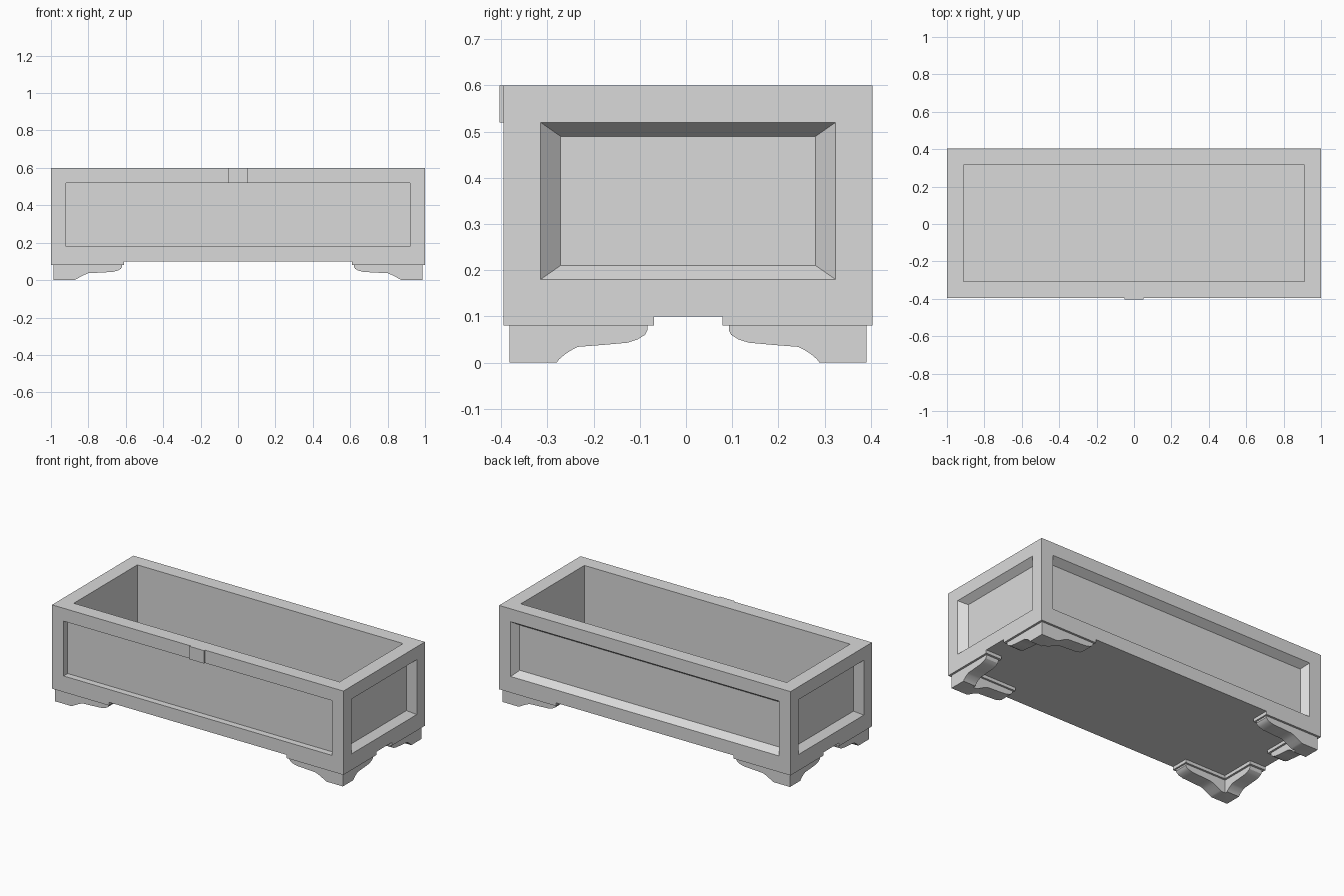
import bpy, bmesh, math
from mathutils import Vector

default = bpy.data.objects.get("Cube")
if default:
    bpy.data.objects.remove(default)

stone = bpy.data.materials.new("plain grey")
stone.use_nodes = True
GREY = (0.7, 0.7, 0.7, 1)
stone.diffuse_color = GREY
stone.node_tree.nodes["Principled BSDF"].inputs["Base Color"].default_value = GREY

MID_Y = 0.0045     # the front plate shifts the box slightly back
HALF_X, HALF_Y = 1.0, 0.3993
BASE, TOP = 0.1, 0.6
FLOOR = 0.12


def finish(bm, name, location=(0, 0, 0)):
    bmesh.ops.recalc_face_normals(bm, faces=bm.faces)
    mesh = bpy.data.meshes.new(name)
    bm.to_mesh(mesh)
    bm.free()
    mesh.materials.append(stone)
    obj = bpy.data.objects.new(name, mesh)
    obj.location = location
    bpy.context.collection.objects.link(obj)
    return obj


def box(bm, low, high):
    low, high = Vector(low), Vector(high)
    verts = bmesh.ops.create_cube(bm, size=1)["verts"]
    for v in verts:
        v.co = (low + high) / 2 + v.co * (high - low)


def sink(bm, face, margin, slope, depth):
    """Inset a face by margin, then sink it with walls that slope inwards."""
    normal = face.normal.copy()
    bmesh.ops.inset_individual(bm, faces=[face], thickness=margin, use_even_offset=True)
    centre = face.calc_center_median()
    rim = [v.co.copy() for v in face.verts]
    half = [max(abs(co[a] - centre[a]) for co in rim) for a in range(3)]
    bmesh.ops.inset_individual(bm, faces=[face], thickness=0.01, use_even_offset=True)
    for v in face.verts:
        for a in range(3):
            if abs(normal[a]) < 0.5:
                side = math.copysign(1, v.co[a] - centre[a])
                v.co[a] = centre[a] + side * (half[a] - slope[a])
        v.co -= normal * depth


# Trough with sunken panels and an open top
bm = bmesh.new()
box(bm, (-HALF_X, -HALF_Y, BASE), (HALF_X, HALF_Y, TOP))
bm.normal_update()
for face in list(bm.faces):
    n = face.normal.copy()
    if n.z > 0.5:
        sink(bm, face, 0.088, (0, 0, 0), TOP - FLOOR)
    elif n.y < -0.5:
        sink(bm, face, 0.08, (0, 0, 0), 0.04)
    elif n.y > 0.5:
        sink(bm, face, 0.08, (0.03, 0, 0.03), 0.045)
    elif abs(n.x) > 0.5:
        sink(bm, face, 0.08, (0, 0.043, 0.03), 0.041)
finish(bm, "trough", (0, MID_Y, 0))

# Small plate at the top of the front
bm = bmesh.new()
box(bm, (-0.05, -0.4038, 0.52), (0.05, -0.3945, TOP))
finish(bm, "front_plate")


def arm(bm, profile, width, corner, along_x):
    """One arm of a corner bracket, mitred where it meets the other arm."""
    def place(t, d, z):
        u, v = (t, d) if along_x else (d, t)
        return bm.verts.new((corner[0] - u, corner[1] - v, z))
    outer = [place(t, 0, z) for t, z in profile]
    inner = [place(max(t, width), width, z) for t, z in profile]
    bm.faces.new(outer)
    bm.faces.new(inner[::-1])
    for i in range(len(profile) - 1):
        bm.faces.new((outer[i], outer[i + 1], inner[i + 1], inner[i]))


def bracket(name, profiles, width, inset):
    """Two arms at one corner, mirrored to all four corners."""
    bm = bmesh.new()
    corner = (HALF_X - inset, HALF_Y - inset)
    for profile, along_x in zip(profiles, (True, False)):
        arm(bm, profile, width, corner, along_x)
    bmesh.ops.remove_doubles(bm, verts=bm.verts, dist=0.0001)
    obj = finish(bm, name, (0, MID_Y, 0))
    mirror = obj.modifiers.new("Mirror", "MIRROR")
    mirror.use_axis = (True, True, False)
    bpy.ops.object.select_all(action="DESELECT")
    obj.select_set(True)
    bpy.context.view_layer.objects.active = obj
    bpy.ops.object.shade_smooth_by_angle(angle=math.radians(30))


# Flat lips above the feet
def lip(length):
    return [(0, 0.08), (length, 0.08), (length, BASE), (0, BASE)]


bracket("foot_lips", [lip(0.39), lip(0.325)], 0.11, 0)

# Curved bracket feet: each curve runs from the ground pad out to the arm's end
SIDE_CURVE = [(0.102, 0), (0.107, 0.007), (0.12, 0.018), (0.134, 0.027), (0.148, 0.034),
              (0.2, 0.038), (0.255, 0.043), (0.277, 0.05), (0.293, 0.06),
              (0.298, 0.07), (0.298, 0.08)]
FRONT_CURVE = [(0.11, 0), (0.12, 0.004), (0.14, 0.015), (0.165, 0.028), (0.187, 0.037),
               (0.25, 0.04), (0.318, 0.044), (0.344, 0.051), (0.36, 0.06),
               (0.367, 0.07), (0.367, 0.08)]


def foot(curve):
    return [(0, 0)] + curve + [(0, 0.08)]


bracket("feet", [foot(FRONT_CURVE), foot(SIDE_CURVE)], 0.085, 0.013)
